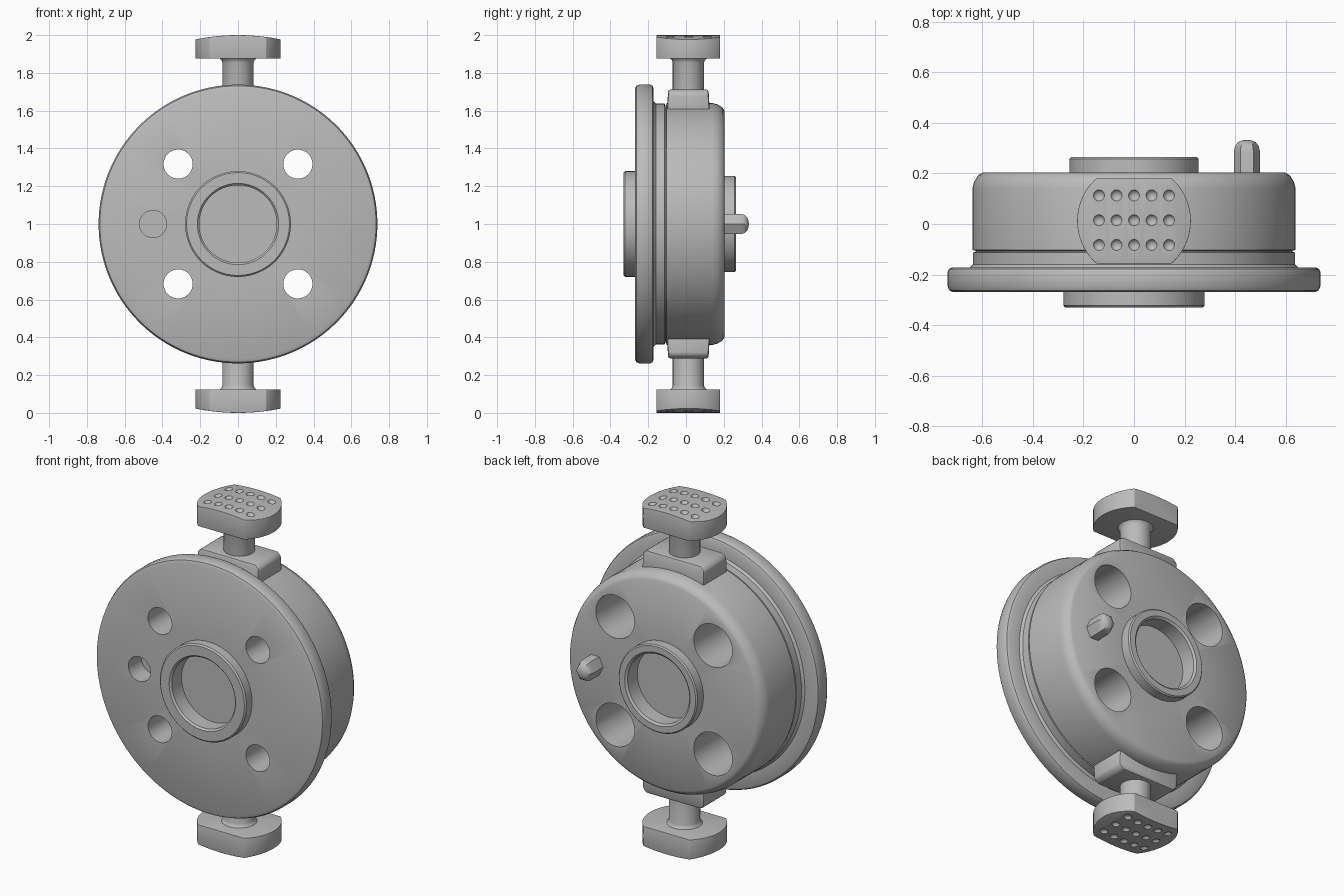
import bpy, bmesh, math
from mathutils import Matrix, Vector

if "Cube" in bpy.data.objects:
    bpy.data.objects.remove(bpy.data.objects["Cube"])

grey = bpy.data.materials.new("plain_grey")
grey.use_nodes = True
grey.diffuse_color = (0.5, 0.5, 0.5, 1)
grey.node_tree.nodes["Principled BSDF"].inputs["Base Color"].default_value = (0.5, 0.5, 0.5, 1)

CENTRE = Vector((0, 0, 1))


def finish(bm, name):
    """Turn a bmesh into an object placed on the disc centre."""
    bmesh.ops.remove_doubles(bm, verts=bm.verts, dist=1e-5)
    bmesh.ops.recalc_face_normals(bm, faces=bm.faces)
    mesh = bpy.data.meshes.new(name)
    bm.to_mesh(mesh)
    bm.free()
    mesh.materials.append(grey)
    ob = bpy.data.objects.new(name, mesh)
    bpy.context.collection.objects.link(ob)
    ob.location = CENTRE
    return ob


def spin(bm, profile, axis, steps, offset=(0, 0, 0)):
    """Lathe (radius, height) points around the y or z axis."""
    ax = Vector((0, 1, 0)) if axis == "y" else Vector((0, 0, 1))
    off = Vector(offset)
    verts = [bm.verts.new(Vector((r, 0, 0)) + ax * h + off) for r, h in profile]
    edges = [bm.edges.new(pair) for pair in zip(verts, verts[1:])]
    bmesh.ops.spin(bm, geom=verts + edges, cent=off, axis=ax,
                   angle=math.tau, steps=steps, use_duplicate=False)


def lathe(name, profile, axis="y", steps=96, offset=(0, 0, 0)):
    bm = bmesh.new()
    spin(bm, profile, axis, steps, offset)
    return finish(bm, name)


def rod(radius, start, end):
    return [(0, start), (radius, start), (radius, end), (0, end)]


def activate(ob):
    bpy.ops.object.select_all(action="DESELECT")
    ob.select_set(True)
    bpy.context.view_layer.objects.active = ob


def smooth(ob, angle=32):
    activate(ob)
    bpy.ops.object.shade_smooth_by_angle(angle=math.radians(angle))


def boolean(ob, cutter, operation="DIFFERENCE"):
    cutter.hide_render = True
    mod = ob.modifiers.new("cut", "BOOLEAN")
    mod.operation, mod.solver, mod.object = operation, "EXACT", cutter
    activate(ob)
    bpy.ops.object.modifier_apply(modifier=mod.name)
    bpy.data.objects.remove(cutter)


def bevel(ob, width, segments=3):
    mod = ob.modifiers.new("round", "BEVEL")
    mod.width, mod.segments = width, segments
    mod.limit_method, mod.angle_limit = "ANGLE", math.radians(35)
    activate(ob)
    bpy.ops.object.modifier_apply(modifier=mod.name)


def prism(name, outline, y0, y1):
    """Extrude an (x, z) outline along y."""
    bm = bmesh.new()
    face = bm.faces.new([bm.verts.new((x, y0, z)) for x, z in outline])
    ext = bmesh.ops.extrude_face_region(bm, geom=[face])
    bmesh.ops.translate(bm, vec=(0, y1 - y0, 0),
                        verts=[v for v in ext["geom"] if isinstance(v, bmesh.types.BMVert)])
    return finish(bm, name)


# Disc body: front boss and bore, flange, groove, drum, back boss and bore
body = lathe("disc_body", [
    (0, -.23), (.205, -.23), (.205, -.32), (.215, -.33), (.272, -.33), (.28, -.322),
    (.28, -.27), (.715, -.27), (.731, -.263), (.738, -.247), (.738, -.19), (.732, -.178),
    (.72, -.172), (.65, -.172), (.637, -.16), (.637, -.113), (.628, -.11), (.628, -.106),
    (.64, -.103), (.64, .14), (.634, .165), (.618, .192), (.6, .203), (.255, .203),
    (.255, .258), (.248, .265), (.212, .265), (.2, .255), (.2, .165), (0, .165)], steps=128)

# Four stepped through holes and the blind locating hole
spots = [(sx * .317, 0, sz * .317) for sx in (-1, 1) for sz in (-1, 1)]
cut = bmesh.new()
for spot in spots:
    spin(cut, [(0, -.5), (.077, -.5), (.077, -.1), (.125, -.1), (.125, .5), (0, .5)],
         "y", 40, spot)
spin(cut, rod(.072, -.5, -.15), "y", 40, (-.45, 0, 0))
boolean(body, finish(cut, "hole_cutter"))
smooth(body)

# Six-sided locating pin with a rounded tip
pin = lathe("locating_pin", [(0, .15), (.052, .15), (.052, .285), (.047, .308),
                             (.035, .324), (.018, .331), (0, .333)], steps=6)
pin.scale.z = 1.2
pin.location.x = .447
smooth(pin, 40)


def make_lug(name):
    lug = prism(name, [(-.2, .56), (.2, .56), (.2, .69), (.175, .712),
                       (-.175, .712), (-.2, .69)], -.103, .128)
    for v in lug.data.vertices:
        if v.co.z > .6:
            v.co.y = .0125 + (v.co.y - .0125) * .93
    bevel(lug, .012, 2)
    smooth(lug)
    return lug


def make_stem(name):
    stem = lathe(name, [(0, .6), (.083, .6), (.083, .855), (.088, .868),
                        (.1, .88), (.1, .92), (0, .92)], "z", 48, (0, .0125, 0))
    smooth(stem)
    return stem


def make_knob(name):
    # Round plan clipped flat at front and back, with a gently arched top
    xs = [-.3 + .6 * i / 24 for i in range(25)]
    arch = [(x, 1 - .45 * x * x) for x in xs]
    knob = lathe(name, rod(.225, .875, 1.1), "z", 64, (0, .0125, 0))
    boolean(knob, prism("clip", [(.3, .8), (-.3, .8)] + arch, -.156, .181), "INTERSECT")
    bevel(knob, .02)
    # Grid of grip dimples
    dots = bmesh.new()
    for i in range(-2, 3):
        for j in range(-1, 2):
            x, y = i * .07, .015 + j * .098
            top = 1 - .45 * x * x
            bmesh.ops.create_uvsphere(dots, u_segments=16, v_segments=10, radius=.025,
                                      matrix=Matrix.Translation((x, y, top + .011)))
    boolean(knob, finish(dots, "dimple_cutter"))
    smooth(knob)
    return knob


# Matching lug, stem and knob above and below the disc
for side, turn in (("upper", 0), ("lower", math.pi)):
    for part, make in (("lug", make_lug), ("stem", make_stem), ("knob", make_knob)):
        make(f"{side}_{part}").rotation_euler.y = turn
